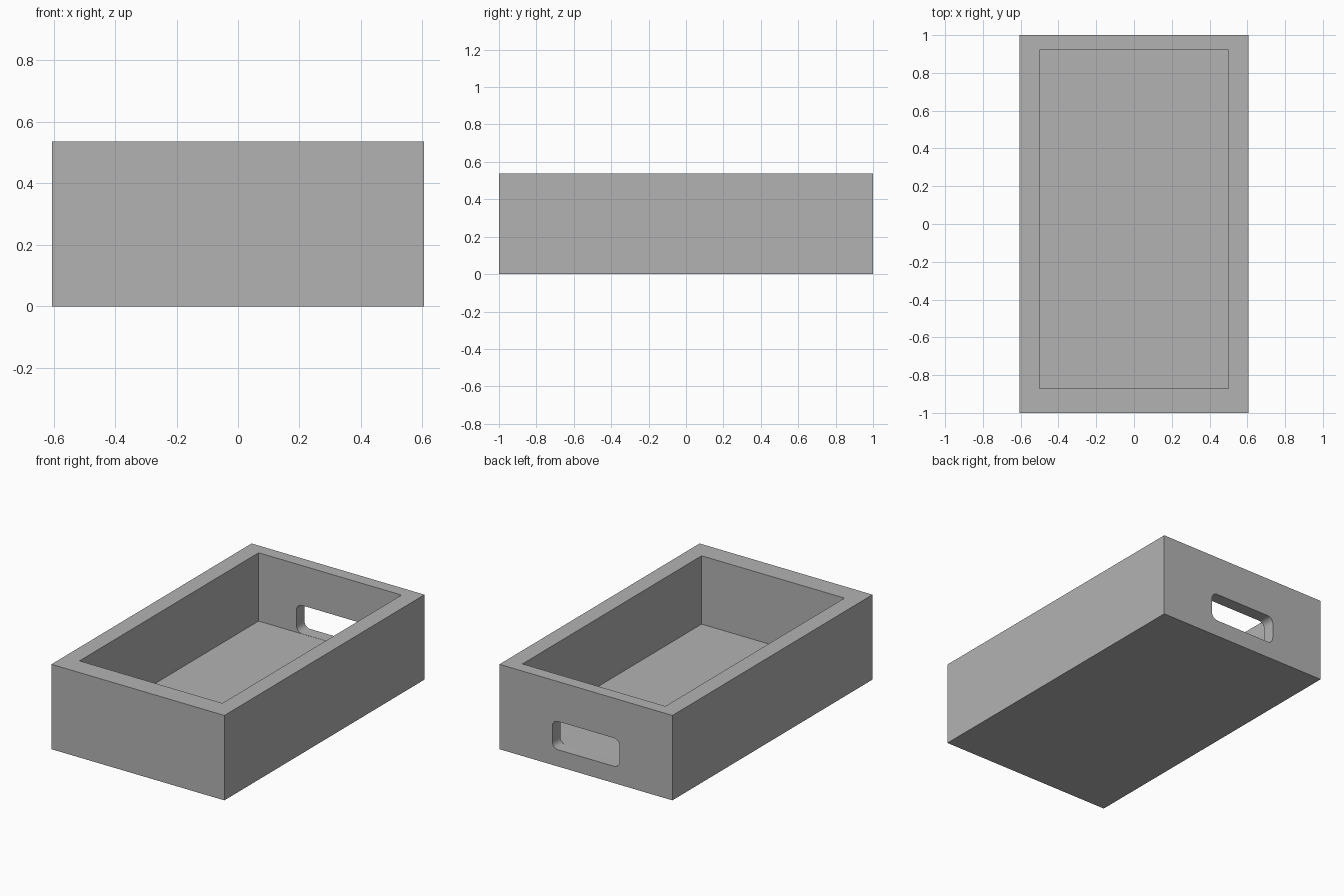
import bpy
import bmesh
from mathutils import Vector

if "Cube" in bpy.data.objects:
    bpy.data.objects.remove(bpy.data.objects["Cube"], do_unlink=True)

WIDTH, LENGTH, HEIGHT = 1.21, 2.0, 0.537
FLOOR = 0.105

grey = bpy.data.materials.new("plain grey")
grey.use_nodes = True
colour = (0.45, 0.45, 0.45, 1)
grey.diffuse_color = colour
grey.node_tree.nodes["Principled BSDF"].inputs["Base Color"].default_value = colour


def block(name, low, high, radius=0):
    """Box between two corners; a radius rounds the edges running along y."""
    low, high = Vector(low), Vector(high)
    bm = bmesh.new()
    bmesh.ops.create_cube(bm, size=1)
    for v in bm.verts:
        v.co = (low + high) / 2 + v.co * (high - low)
    if radius:
        edges = [e for e in bm.edges
                 if abs(e.verts[0].co.y - e.verts[1].co.y) > 0.01]
        bmesh.ops.bevel(bm, geom=edges, offset=radius, segments=6,
                        profile=0.5, affect='EDGES')
    mesh = bpy.data.meshes.new(name)
    bm.to_mesh(mesh)
    bm.free()
    mesh.materials.append(grey)
    obj = bpy.data.objects.new(name, mesh)
    bpy.context.collection.objects.link(obj)
    return obj


def cut(target, cutter):
    """Subtract the cutter from the target and discard it."""
    mod = target.modifiers.new("cut", 'BOOLEAN')
    mod.operation = 'DIFFERENCE'
    mod.solver = 'EXACT'
    mod.object = cutter
    bpy.context.view_layer.objects.active = target
    bpy.ops.object.modifier_apply(modifier=mod.name)
    bpy.data.objects.remove(cutter, do_unlink=True)


# Solid body
tray = block("tray", (-WIDTH / 2, -LENGTH / 2, 0), (WIDTH / 2, LENGTH / 2, HEIGHT))

# Open cavity, with a thicker front wall than back wall
cut(tray, block("cavity_cutter", (-0.5, -0.87, FLOOR), (0.5, 0.92, HEIGHT + 0.1)))

# Rounded slot through the back wall, level with the floor
cut(tray, block("slot_cutter", (-0.235, 0.85, FLOOR + 0.001),
                (0.235, 1.1, 0.285), radius=0.04))

# Smooth the slot corners, keep the other edges sharp
bpy.ops.object.select_all(action='DESELECT')
tray.select_set(True)
bpy.context.view_layer.objects.active = tray
bpy.ops.object.shade_smooth_by_angle()
